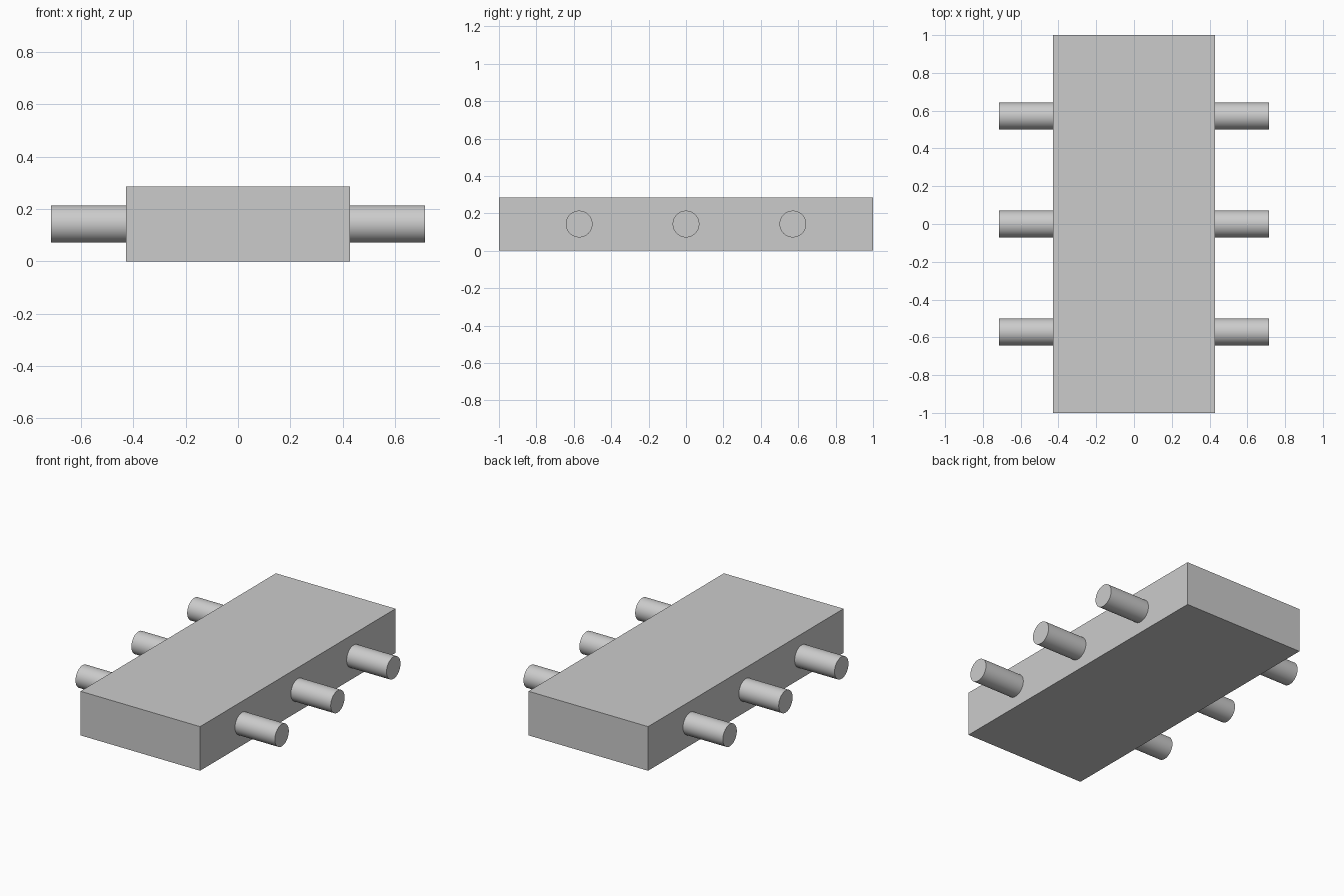
import bpy
import math

if "Cube" in bpy.data.objects:
    bpy.data.objects.remove(bpy.data.objects["Cube"])

U = 2 / 7  # design unit: body is 3 x 7 x 1 units

grey = bpy.data.materials.new("light_grey")
grey.diffuse_color = (0.6, 0.6, 0.6, 1)
grey.use_nodes = True
grey.node_tree.nodes["Principled BSDF"].inputs["Base Color"].default_value = grey.diffuse_color

# Rectangular body
bpy.ops.mesh.primitive_cube_add(size=1, location=(0, 0, U / 2))
body = bpy.context.object
body.name = "body"
body.scale = (3 * U, 7 * U, U)
bpy.ops.object.transform_apply(location=False, rotation=False, scale=True)
body.data.materials.append(grey)

# Three round pins on each long side
for side, label in ((-1, "left"), (1, "right")):
    for i, y in enumerate((-2 * U, 0, 2 * U)):
        bpy.ops.mesh.primitive_cylinder_add(
            vertices=64, radius=U / 4, depth=U,
            location=(side * 2 * U, y, U / 2), rotation=(0, math.pi / 2, 0))
        pin = bpy.context.object
        pin.name = f"{label}_pin_{i + 1}"
        pin.data.materials.append(grey)
        bpy.ops.object.shade_smooth_by_angle(angle=math.radians(30))
